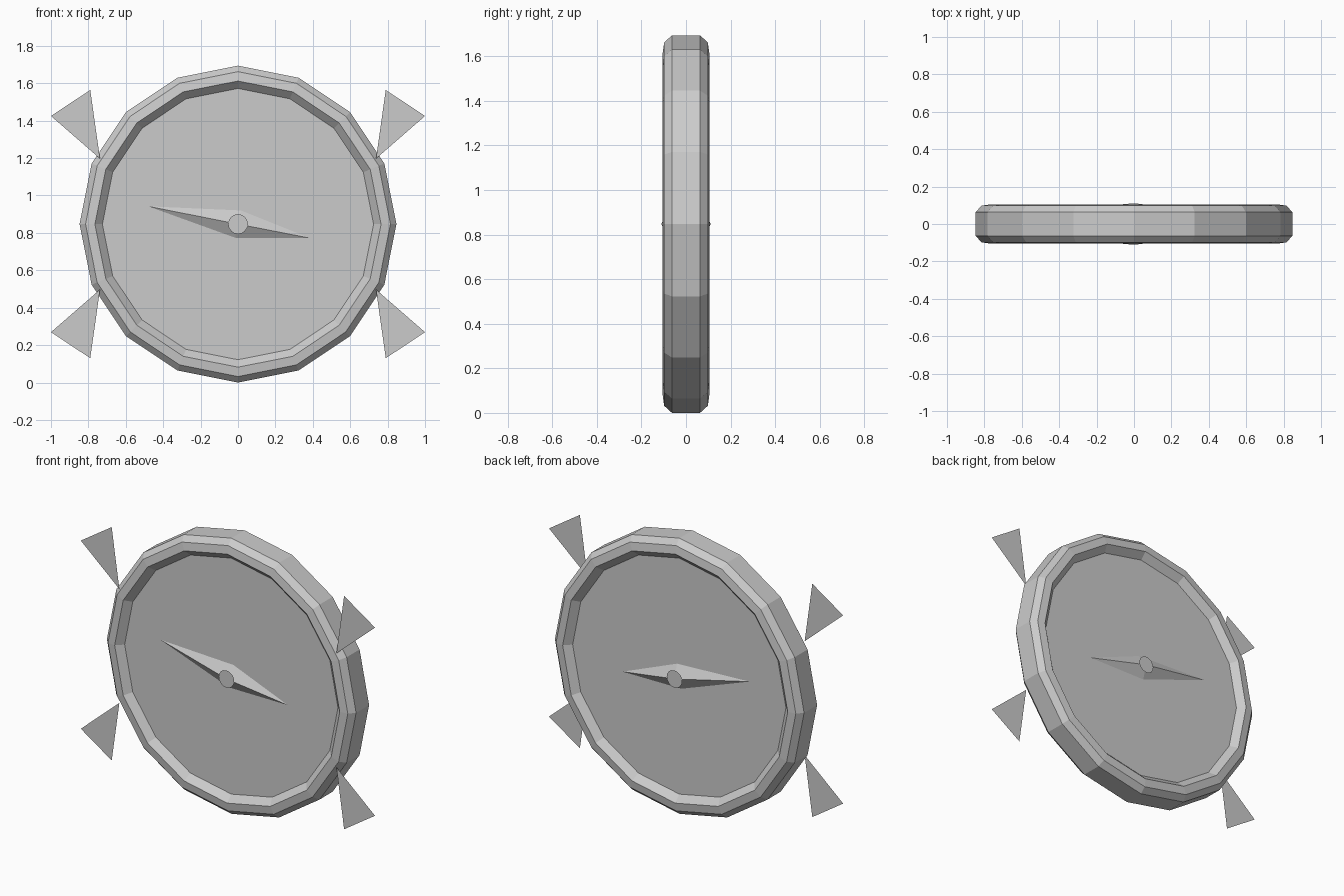
import bpy, bmesh, math
from mathutils import Vector

if "Cube" in bpy.data.objects:
    bpy.data.objects.remove(bpy.data.objects["Cube"])

CZ = 0.847      # height of the dial centre
SIDES = 16

grey = bpy.data.materials.new("plain grey")
grey.diffuse_color = (0.6, 0.6, 0.6, 1)
grey.use_nodes = True
grey.node_tree.nodes["Principled BSDF"].inputs["Base Color"].default_value = grey.diffuse_color


def make(name, verts, faces, outward=False):
    bm = bmesh.new()
    vs = [bm.verts.new(v) for v in verts]
    for f in faces:
        bm.faces.new([vs[i] for i in f])
    if outward:
        bmesh.ops.recalc_face_normals(bm, faces=bm.faces)
    else:
        # single-sided plates: turn each face away from the y = 0 plane
        bm.normal_update()
        for f in bm.faces:
            if f.normal.y * f.calc_center_median().y < 0:
                f.normal_flip()
    me = bpy.data.meshes.new(name)
    bm.to_mesh(me)
    bm.free()
    me.materials.append(grey)
    ob = bpy.data.objects.new(name, me)
    bpy.context.collection.objects.link(ob)
    return ob


def polar(r, i, n, y):
    a = 2 * math.pi * i / n
    return (r * math.cos(a), y, CZ + r * math.sin(a))


# Rim: faceted profile (radius, y) swept round the y axis
half = [(0.725, 0.065), (0.765, 0.105), (0.815, 0.098), (0.847, 0.063)]
profile = [(r, -y) for r, y in half] + [(r, y) for r, y in reversed(half)]
n = len(profile)
verts = [polar(r, i, SIDES, y) for i in range(SIDES) for r, y in profile]
faces = [(i * n + k, i * n + (k + 1) % n,
          (i + 1) % SIDES * n + (k + 1) % n, (i + 1) % SIDES * n + k)
         for i in range(SIDES) for k in range(n)]
make("rim", verts, faces, outward=True)

# Dial plate, needle and needle cap on both sides
for side, s in (("front", -1), ("back", 1)):
    make(side + "_dial", [polar(0.725, i, SIDES, s * 0.065) for i in range(SIDES)],
         [range(SIDES)])
    needle = [(-0.48, s * 0.066, CZ + 0.095), (0.015, s * 0.066, CZ + 0.073),
              (0.385, s * 0.066, CZ - 0.075), (-0.015, s * 0.066, CZ - 0.073),
              (0, s * 0.111, CZ)]
    make(side + "_needle", needle, [(i, (i + 1) % 4, 4) for i in range(4)])
    make(side + "_needle_cap", [polar(0.053, i, SIDES, s * 0.112) for i in range(SIDES)],
         [range(SIDES)])

# Four flat corner points, mirrored left-right and up-down
point = [(0.738, 0.35), (0.79, 0.717), (1.0, 0.578)]
for sx, lr in ((-1, "left"), (1, "right")):
    for sz, ud in ((-1, "lower"), (1, "upper")):
        make(f"{ud}_{lr}_point", [(sx * x, -0.098, CZ + sz * z) for x, z in point],
             [(0, 1, 2)])
